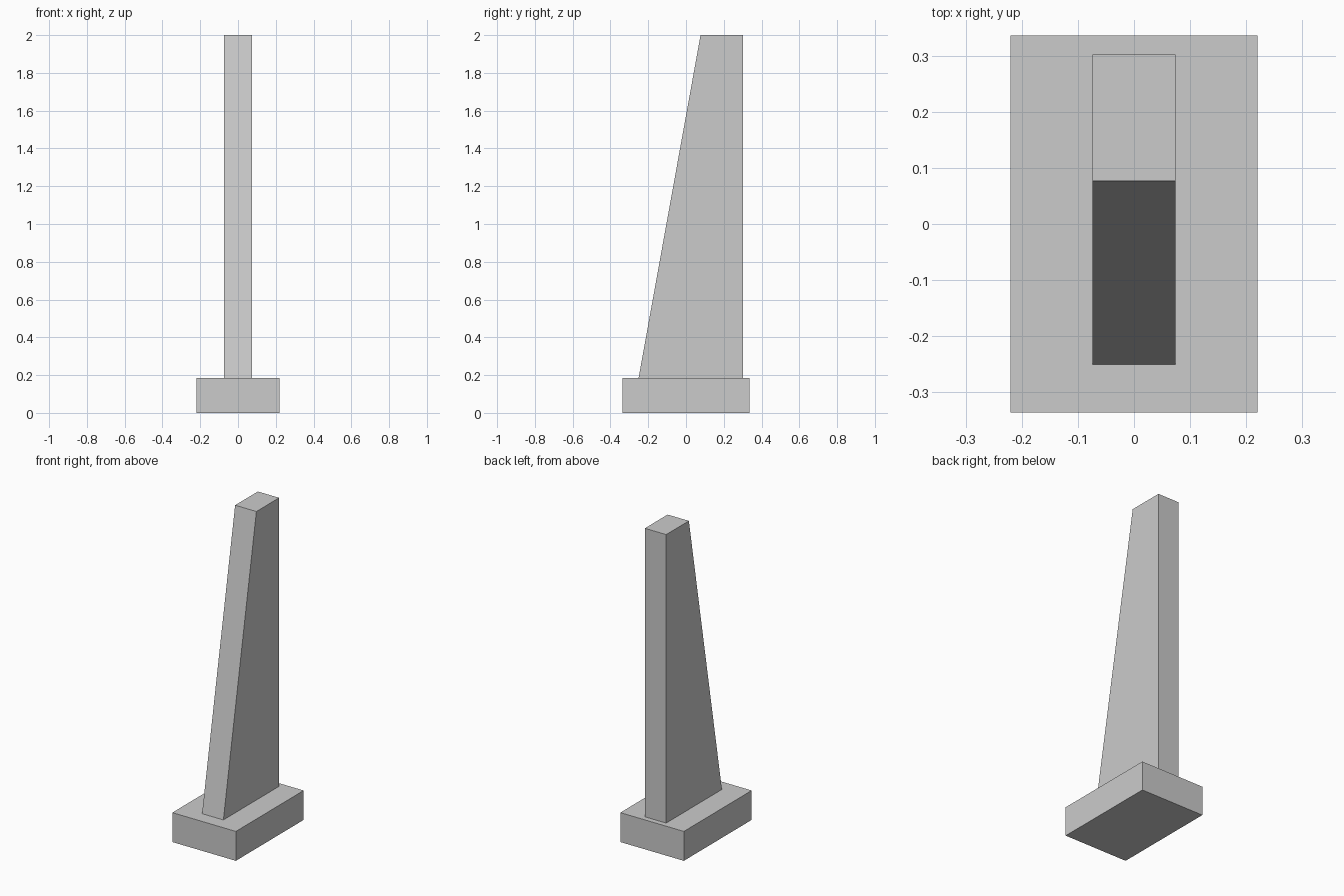
import bpy, bmesh

if "Cube" in bpy.data.objects:
    bpy.data.objects.remove(bpy.data.objects["Cube"])


def prism(name, half_width, profile):
    """Extrude a (y, z) side profile symmetrically along x."""
    bm = bmesh.new()
    face = bm.faces.new([bm.verts.new((-half_width, y, z)) for y, z in profile])
    out = bmesh.ops.extrude_face_region(bm, geom=[face])
    moved = [v for v in out["geom"] if isinstance(v, bmesh.types.BMVert)]
    bmesh.ops.translate(bm, verts=moved, vec=(2 * half_width, 0, 0))
    bmesh.ops.recalc_face_normals(bm, faces=bm.faces)
    mesh = bpy.data.meshes.new(name)
    bm.to_mesh(mesh)
    bm.free()
    obj = bpy.data.objects.new(name, mesh)
    bpy.context.collection.objects.link(obj)
    return obj


BASE_TOP = 0.185

# Rectangular footing block
prism("base_block", 0.221, [(-0.337, 0), (0.337, 0), (0.337, BASE_TOP), (-0.337, BASE_TOP)])

# Upright post with a vertical back and a sloping front
prism("tapered_post", 0.074, [(-0.251, BASE_TOP), (0.303, BASE_TOP), (0.303, 2.0), (0.077, 2.0)])
